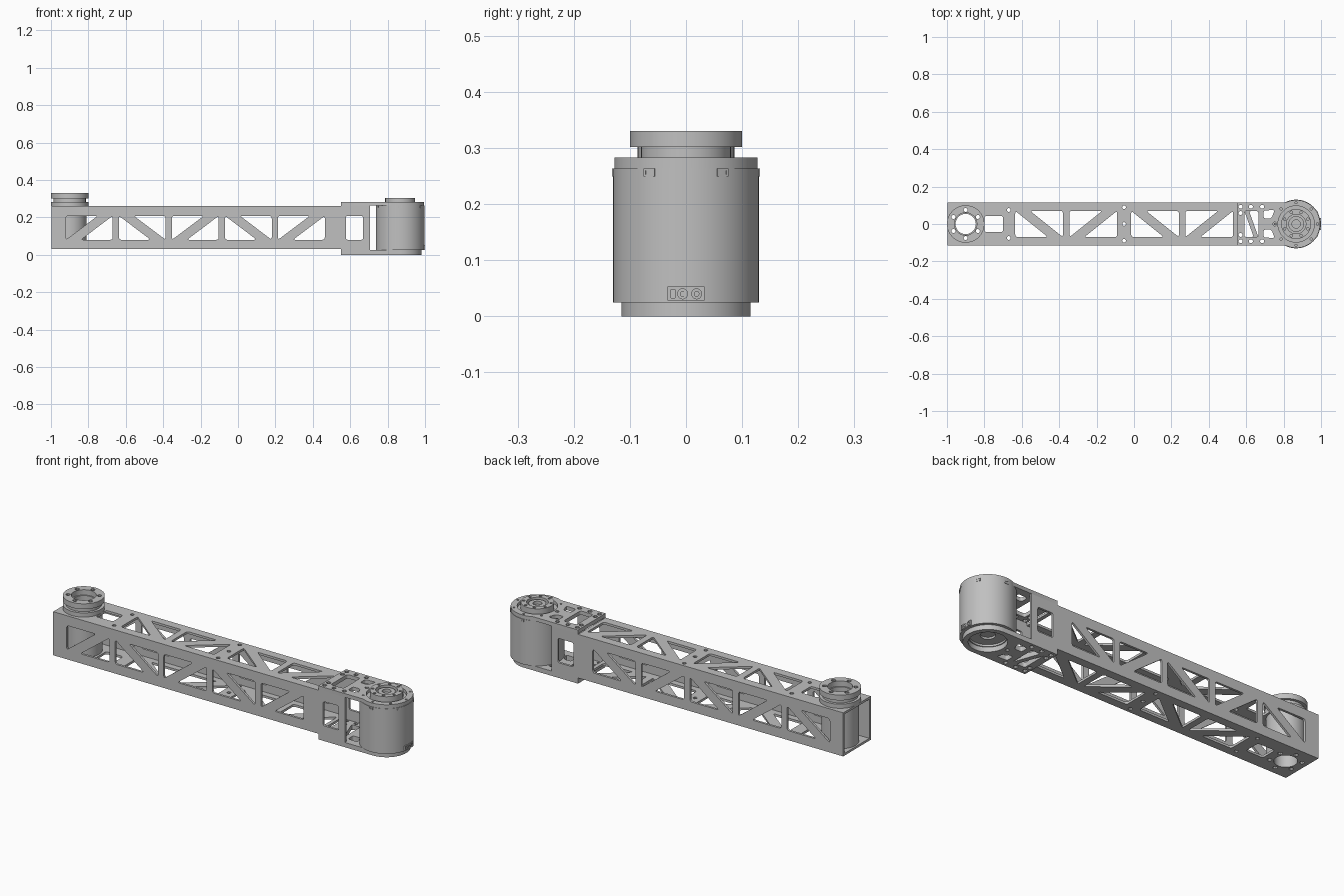
import bpy, bmesh
from math import pi, sin, cos, asin, radians
from mathutils import Matrix, Vector

if "Cube" in bpy.data.objects:
    bpy.data.objects.remove(bpy.data.objects["Cube"])

metal = bpy.data.materials.new("grey metal")
metal.use_nodes = True
GREY = (0.53, 0.53, 0.53, 1)
metal.diffuse_color = GREY
metal.node_tree.nodes["Principled BSDF"].inputs["Base Color"].default_value = GREY

# Plane orientations: columns are the images of u, v and the plate normal
FLAT = Matrix.Identity(4)
SIDE = Matrix.Rotation(pi / 2, 4, 'X')
END = Matrix(((0, 0, 1, 0), (1, 0, 0, 0), (0, 1, 0, 0), (0, 0, 0, 1)))


def finish(name, bm, smooth=True):
    mesh = bpy.data.meshes.new(name)
    bm.to_mesh(mesh)
    bm.free()
    mesh.materials.clear()
    mesh.materials.append(metal)
    ob = bpy.data.objects.new(name, mesh)
    bpy.context.collection.objects.link(ob)
    bpy.ops.object.select_all(action='DESELECT')
    ob.select_set(True)
    bpy.context.view_layer.objects.active = ob
    if smooth:
        bpy.ops.object.shade_smooth_by_angle(angle=radians(30))
    return ob


def circle(x, y, r, n=16):
    return [(x + r * cos(2 * pi * i / n), y + r * sin(2 * pi * i / n)) for i in range(n)]


def bolts(x, y, ring, r, count, start=0):
    return [circle(x + ring * cos(start + 2 * pi * i / count),
                   y + ring * sin(start + 2 * pi * i / count), r, 10) for i in range(count)]


def rect(x0, x1, y0, y1):
    return [(x0, y0), (x1, y0), (x1, y1), (x0, y1)]


def rounded(points, d=0.014, steps=4):
    out = []
    for i, p in enumerate(points):
        p = Vector(p)
        a = p + (Vector(points[i - 1]) - p).normalized() * d
        b = p + (Vector(points[(i + 1) % len(points)]) - p).normalized() * d
        for k in range(steps + 1):
            t = k / steps
            out.append(tuple(a * (1 - t) ** 2 + p * 2 * t * (1 - t) + b * t * t))
    return out


def bay(x0, x1, y0, y1, rising, gap=0.08):
    """Two triangular windows either side of a diagonal brace."""
    tris = [[(x0, y1), (x1 - gap, y1), (x0, y0)], [(x0 + gap, y0), (x1, y0), (x1, y1)]]
    if not rising:
        tris = [[(x0 + x1 - x, y) for x, y in t] for t in tris]
    return [rounded(t) for t in tris]


def plate(name, outline, holes, lo, hi, plane=FLAT):
    """Extruded outline with holes, from lo to hi along the plate normal."""
    curve = bpy.data.curves.new(name, 'CURVE')
    curve.dimensions = '2D'
    curve.fill_mode = 'BOTH'
    curve.extrude = (hi - lo) / 2
    for loop in [outline] + holes:
        spline = curve.splines.new('POLY')
        spline.points.add(len(loop) - 1)
        for point, (u, v) in zip(spline.points, loop):
            point.co = (u, v, 0, 1)
        spline.use_cyclic_u = True
    temp = bpy.data.objects.new(name + "_outline", curve)
    bpy.context.collection.objects.link(temp)
    graph = bpy.context.evaluated_depsgraph_get()
    mesh = bpy.data.meshes.new_from_object(temp.evaluated_get(graph))
    bm = bmesh.new()
    bm.from_mesh(mesh)
    bpy.data.objects.remove(temp)
    bpy.data.curves.remove(curve)
    bpy.data.meshes.remove(mesh)
    bmesh.ops.remove_doubles(bm, verts=bm.verts, dist=0.00002)
    bmesh.ops.transform(bm, matrix=plane @ Matrix.Translation((0, 0, (lo + hi) / 2)), verts=bm.verts)
    bmesh.ops.recalc_face_normals(bm, faces=bm.faces)
    return finish(name, bm)


def lathe(name, x, profile, n=64):
    bm = bmesh.new()
    verts = [bm.verts.new((r, 0, z)) for r, z in profile]
    edges = [bm.edges.new(pair) for pair in zip(verts, verts[1:])]
    bmesh.ops.spin(bm, geom=verts + edges, cent=(0, 0, 0), axis=(0, 0, 1), angle=2 * pi, steps=n)
    bmesh.ops.remove_doubles(bm, verts=bm.verts, dist=0.00002)
    bmesh.ops.recalc_face_normals(bm, faces=bm.faces)
    bmesh.ops.translate(bm, vec=(x, 0, 0), verts=bm.verts)
    return finish(name, bm)


HALF, WALL = 0.115, 0.012
LOW, HIGH = 0.03, 0.26          # beam bottom and top
BEAM_END = 0.55
PIVOT, MOTOR = -0.9, 0.867      # axis positions

# Beam top and bottom walls
pivot_bolts = bolts(PIVOT, 0, 0.075, 0.011, 6, pi / 6)
bore = circle(PIVOT, 0, 0.054, 48)
truss = []
for i, x in enumerate((-0.635, -0.345, -0.015, 0.275)):
    truss += bay(x, x + 0.255, -0.07, 0.07, i % 2 == 1)
dots = [circle(x, y, 0.01, 10) for x, y in
        ((-0.67, 0.075), (-0.67, -0.075), (-0.053, 0.09), (-0.053, 0), (-0.053, -0.09))]
slot = rounded(rect(-0.8, -0.7, -0.043, 0.043))
for name, z in (("beam_bottom", LOW), ("beam_top", HIGH - WALL)):
    plate(name, rect(-0.998, BEAM_END, -HALF, HALF),
          truss + dots + pivot_bolts + [bore, slot], z, z + WALL)

# Beam side walls
truss = []
for i in range(5):
    x = -0.92 + 0.2835 * i
    truss += bay(x, x + 0.25, 0.08, 0.208, i % 2 == 0)
for name, y in (("beam_front", HALF - WALL), ("beam_back", -HALF)):
    plate(name, rect(-0.998, BEAM_END, LOW + WALL, HIGH - WALL), truss, y, y + WALL, SIDE)

# Pivot hub and flanges
disc = circle(PIVOT, 0, 0.1, 64)
plate("pivot_hub", circle(PIVOT, 0, 0.09, 64), pivot_bolts + [bore], LOW + WALL, HIGH - WALL)
plate("pivot_base_flange", disc, pivot_bolts + [bore], HIGH, 0.282)
plate("pivot_neck", circle(PIVOT, 0, 0.086, 64), pivot_bolts + [bore], 0.282, 0.302)
plate("pivot_top_flange", disc, pivot_bolts + [circle(PIVOT, 0, 0.06, 48)], 0.302, 0.33)


# Motor bracket: two round-ended plates joined by side cheeks
def round_end(r, n=40):
    a = pi - asin(min(1, HALF / r))
    arc = [(MOTOR + r * cos(t), r * sin(t)) for t in (-a + 2 * a * i / n for i in range(n + 1))]
    return [(BEAM_END, -HALF)] + arc + [(BEAM_END, HALF)]


def mirrored(points):
    return [(x, -y) for x, y in points]


cutout = rounded([(0.693, 0.03), (0.693, 0.072), (0.752, 0.075), (0.735, 0.03)], 0.012)
fixings = [circle(x, s * 0.092, 0.011, 10) for x in (0.57, 0.625, 0.685) for s in (-1, 1)]
fixings += [circle(0.57, s * 0.058, 0.011, 10) for s in (-1, 1)]
fixings += [cutout, mirrored(cutout), circle(0.752, 0, 0.01, 10)]
plate("bracket_top", round_end(0.128),
      fixings + [rounded(rect(0.59, 0.665, -0.07, 0.07)), circle(MOTOR, 0, 0.097, 48)]
      + bolts(MOTOR, 0, 0.114, 0.006, 8), 0.263, 0.283)
plate("bracket_bottom", round_end(HALF),
      fixings + bay(0.59, 0.665, -0.07, 0.07, False, 0.025) + [circle(MOTOR, 0, 0.09, 48)],
      0, 0.025)
window = rounded(rect(0.577, 0.668, 0.08, 0.208), 0.01)
for name, y in (("bracket_front_cheek", HALF - WALL), ("bracket_back_cheek", -HALF)):
    plate(name, rect(BEAM_END, 0.705, 0.025, 0.263), [window], y, y + WALL, SIDE)

# Motor can with a recessed underside
lathe("motor_body", MOTOR, [(0, 0.045), (0.035, 0.045), (0.035, 0.035), (0.085, 0.035),
                            (0.085, 0.025), (0.13, 0.025), (0.13, 0.263), (0.1, 0.263),
                            (0.1, 0.266), (0, 0.266)])

# Motor output face: bolted ring, hub and centre bore
plate("output_ring", circle(MOTOR, 0, 0.08, 48),
      [circle(MOTOR, 0, 0.052, 48)] + bolts(MOTOR, 0, 0.067, 0.007, 8, pi / 8), 0.266, 0.303)
lathe("output_hub", MOTOR, [(0.042, 0.266), (0.042, 0.296), (0.022, 0.296),
                            (0.022, 0.28), (0, 0.28)], 40)

# Vent frames around the motor rim
for i in range(6):
    turn = Matrix.Translation((MOTOR, 0, 0)) @ Matrix.Rotation(radians(30 + 60 * i), 4, 'Z')
    plate("motor_vent_frame", rect(-0.011, 0.011, 0.249, 0.263),
          [rect(-0.007, 0.007, 0.253, 0.26)], 0.128, 0.132, turn @ END)

# Cable connector on the motor end
plate("connector", rect(-0.033, 0.033, 0.028, 0.053),
      [circle(-0.006, 0.04, 0.009), circle(0.019, 0.04, 0.009), rect(-0.027, -0.02, 0.033, 0.048)],
      0.988, 1.0, END)
for y in (-0.006, 0.019):
    plate("connector_pin", circle(y, 0.04, 0.005, 12), [], 0.99, 0.9995, END)
